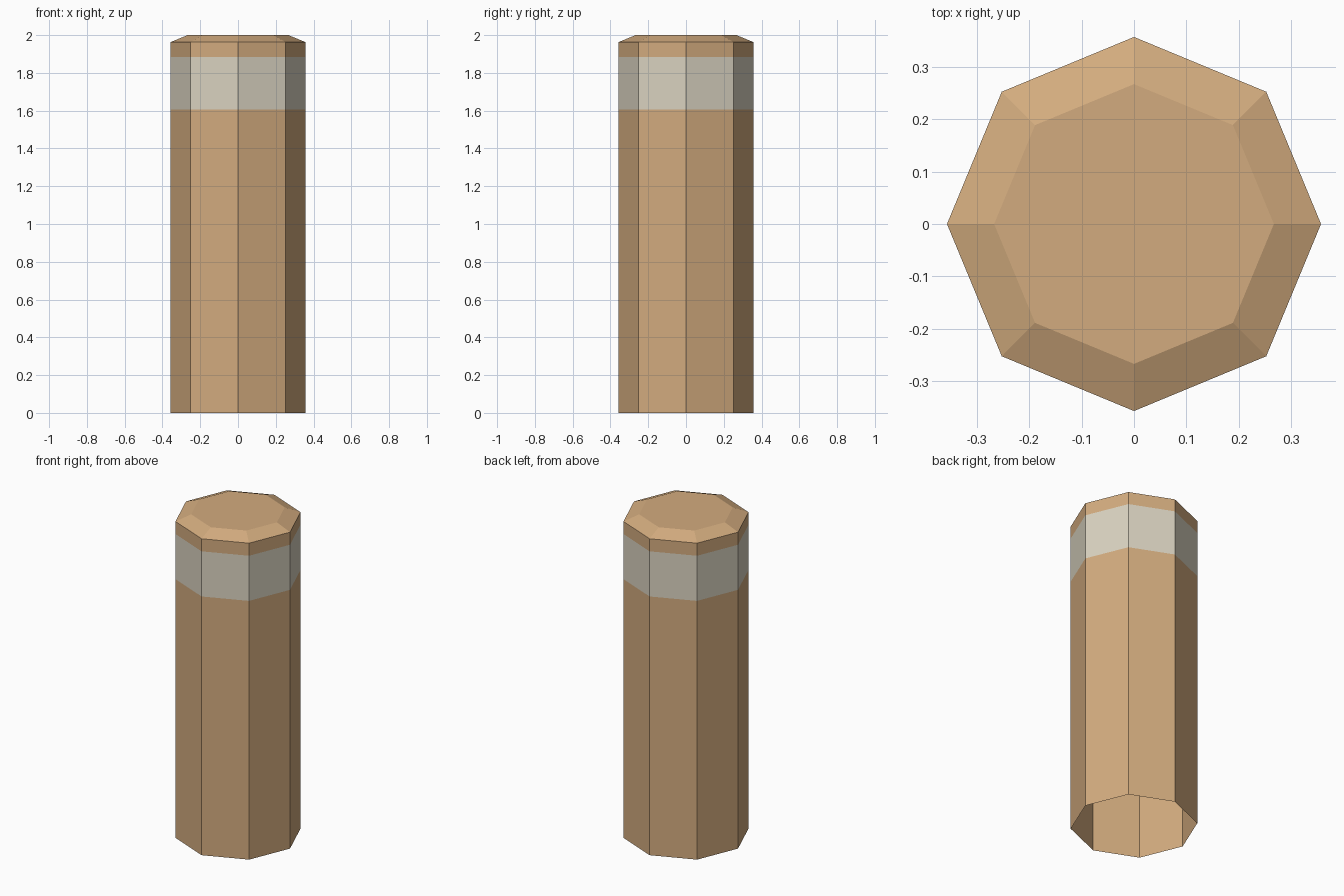
import bpy, bmesh
from math import cos, sin, pi

cube = bpy.data.objects.get("Cube")
if cube:
    bpy.data.objects.remove(cube, do_unlink=True)

SIDES = 8
BAND_LOW, BAND_HIGH = 1.605, 1.885


def make_material(name, colour):
    mat = bpy.data.materials.new(name)
    mat.use_nodes = True
    mat.diffuse_color = (*colour, 1)
    mat.node_tree.nodes["Principled BSDF"].inputs["Base Color"].default_value = (*colour, 1)
    return mat


wood = make_material("tan wood", (0.65, 0.41, 0.21))
paint = make_material("pale band", (0.70, 0.65, 0.53))

# Octagonal post: rings of (radius, height), open underneath
profile = [(0.357, 0), (0.357, BAND_LOW), (0.357, BAND_HIGH), (0.357, 1.963), (0.267, 2)]
bm = bmesh.new()
rings = [[bm.verts.new((r * cos(2 * pi * i / SIDES), r * sin(2 * pi * i / SIDES), z))
          for i in range(SIDES)] for r, z in profile]
for low, high in zip(rings, rings[1:]):
    for i in range(SIDES):
        j = (i + 1) % SIDES
        bm.faces.new((low[i], low[j], high[j], high[i]))

# Flat top
bm.faces.new(rings[-1])

# Painted band around the upper wall
for face in bm.faces:
    height = face.calc_center_median().z
    face.material_index = int(BAND_LOW < height < BAND_HIGH)

mesh = bpy.data.meshes.new("post")
bm.to_mesh(mesh)
bm.free()
mesh.materials.append(wood)
mesh.materials.append(paint)
post = bpy.data.objects.new("post", mesh)
bpy.context.collection.objects.link(post)
